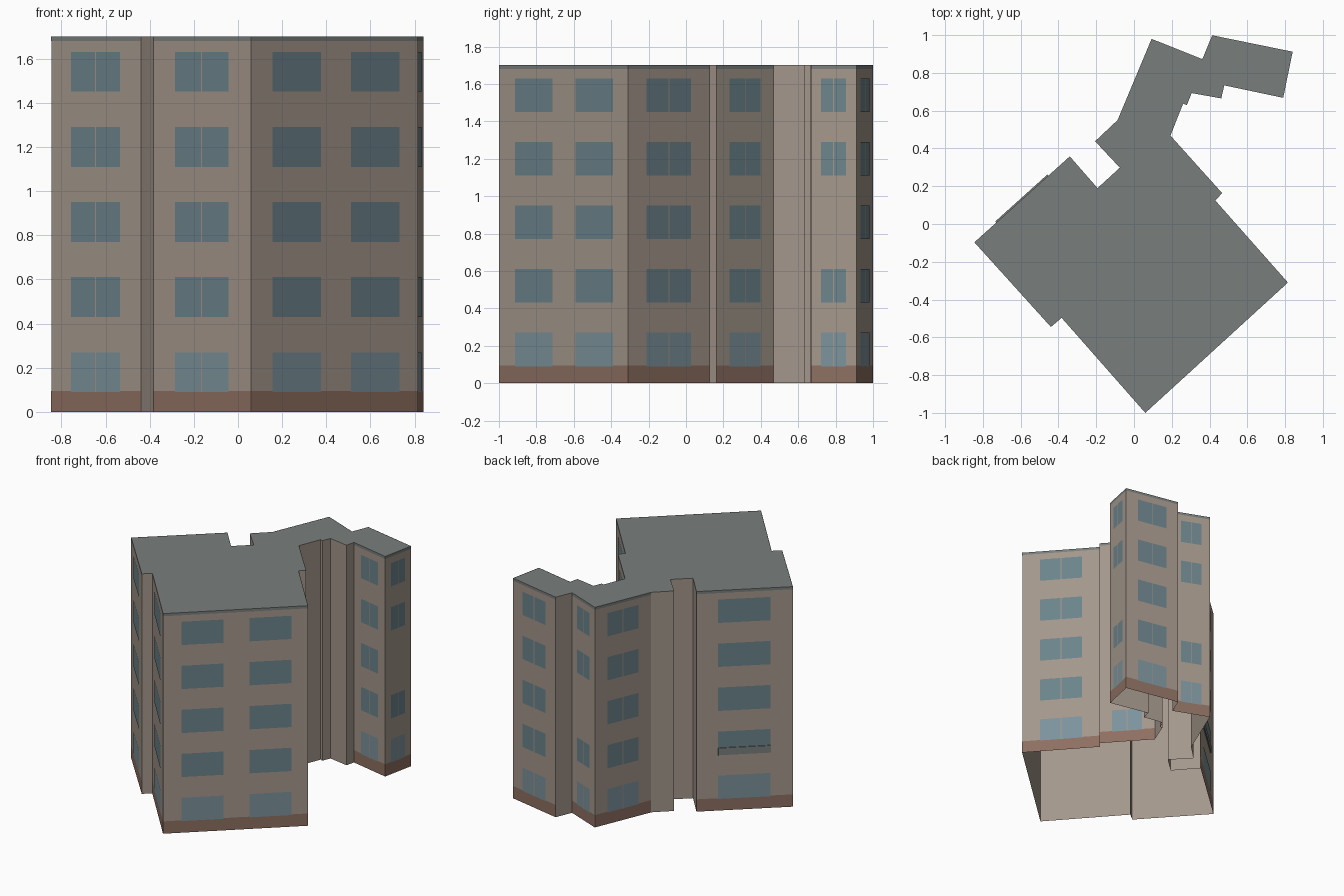
import bpy
from mathutils import Vector

if "Cube" in bpy.data.objects:
    bpy.data.objects.remove(bpy.data.objects["Cube"])

H = 1.70            # building height
PLINTH = 0.095
BAND = 0.02
FLOORS = [0.09 + 0.34 * i for i in range(5)]
WIN_H = 0.18

# Footprint, counter-clockwise from the front corner
PLAN = [(0.06, -1.0), (0.815, -0.31), (0.43, 0.125), (0.467, 0.163),
        (0.193, 0.468), (0.26, 0.637), (0.28, 0.63), (0.305, 0.693),
        (0.462, 0.665), (0.478, 0.734), (0.79, 0.668), (0.84, 0.912),
        (0.414, 0.999), (0.362, 0.873), (0.093, 0.98), (-0.087, 0.55),
        (-0.206, 0.438), (-0.075, 0.298), (-0.193, 0.19), (-0.34, 0.358),
        (-0.845, -0.097), (-0.44, -0.545), (-0.383, -0.497)]

# Facades by wall index: window spans along the wall, mullion?, floors
ALL, GAP = (0, 1, 2, 3, 4), (0, 1, 3, 4)
MID = [(0.225, 0.77)]
FACADES = {0: ([(0.126, 0.417), (0.596, 0.887)], False, ALL),
           1: (MID, True, ALL), 3: (MID, True, ALL), 9: (MID, True, ALL),
           10: (MID, True, GAP), 11: (MID, True, ALL), 13: (MID, True, GAP),
           14: (MID, True, ALL), 19: (MID, False, ALL),
           20: (MID, True, ALL), 22: (MID, True, ALL)}


def material(name, rgb):
    m = bpy.data.materials.new(name)
    m.diffuse_color = (*rgb, 1)
    m.use_nodes = True
    m.node_tree.nodes["Principled BSDF"].inputs["Base Color"].default_value = m.diffuse_color
    return m


def build(name, faces, mat):
    """One mesh object from a list of polygons."""
    verts, polys = [], []
    for f in faces:
        polys.append(range(len(verts), len(verts) + len(f)))
        verts += f
    me = bpy.data.meshes.new(name)
    me.from_pydata(verts, [], [tuple(p) for p in polys])
    me.materials.append(mat)
    ob = bpy.data.objects.new(name, me)
    bpy.context.collection.objects.link(ob)
    return ob


def panel(i, t0, t1, z0, z1, out=0.0):
    """Upright rectangle on wall i, between fractions t0 and t1."""
    a, b = Vector(PLAN[i]), Vector(PLAN[(i + 1) % len(PLAN)])
    d = (b - a).normalized()
    n = Vector((d.y, -d.x)) * out
    p, q = a.lerp(b, t0) + n, a.lerp(b, t1) + n
    return [(p.x, p.y, z0), (q.x, q.y, z0), (q.x, q.y, z1), (p.x, p.y, z1)]


wall = material("wall", (0.37, 0.31, 0.26))
glass = material("glass", (0.15, 0.23, 0.26))
glass_low = material("ground_glass", (0.20, 0.29, 0.33))
brick = material("plinth", (0.27, 0.16, 0.12))
grey = material("roof", (0.19, 0.21, 0.20))

# Shell: open underneath, flat roof
build("walls", [panel(i, 0, 1, 0, H) for i in range(len(PLAN))], wall)
build("roof", [[(x, y, H) for x, y in PLAN]], grey)

# Facade dressing
plinth, band, upper, ground, bars = [], [], [], [], []
for i, (spans, mullion, floors) in FACADES.items():
    plinth.append(panel(i, 0, 1, 0, PLINTH, 0.001))
    band.append(panel(i, 0, 1, H - BAND, H, 0.001))
    length = (Vector(PLAN[(i + 1) % len(PLAN)]) - Vector(PLAN[i])).length
    for t0, t1 in spans:
        for f in floors:
            z = FLOORS[f]
            (upper if f else ground).append(panel(i, t0, t1, z, z + WIN_H, 0.002))
            if mullion:
                c, w = (t0 + t1) / 2, 0.003 / length
                bars.append(panel(i, c - w, c + w, z, z + WIN_H, 0.003))
build("plinth", plinth, brick)
build("roof_band", band, grey)
build("windows", upper, glass)
build("ground_windows", ground, glass_low)
build("mullions", bars, wall)

# Shallow balcony panel under one second-floor window
front = panel(19, 0.225, 0.77, 0.43, 0.485, 0.008)
back = panel(19, 0.225, 0.77, 0.43, 0.485, 0.0)
sides = [[back[k], back[(k + 1) % 4], front[(k + 1) % 4], front[k]] for k in range(4)]
build("balcony_panel", [front] + sides, grey)
